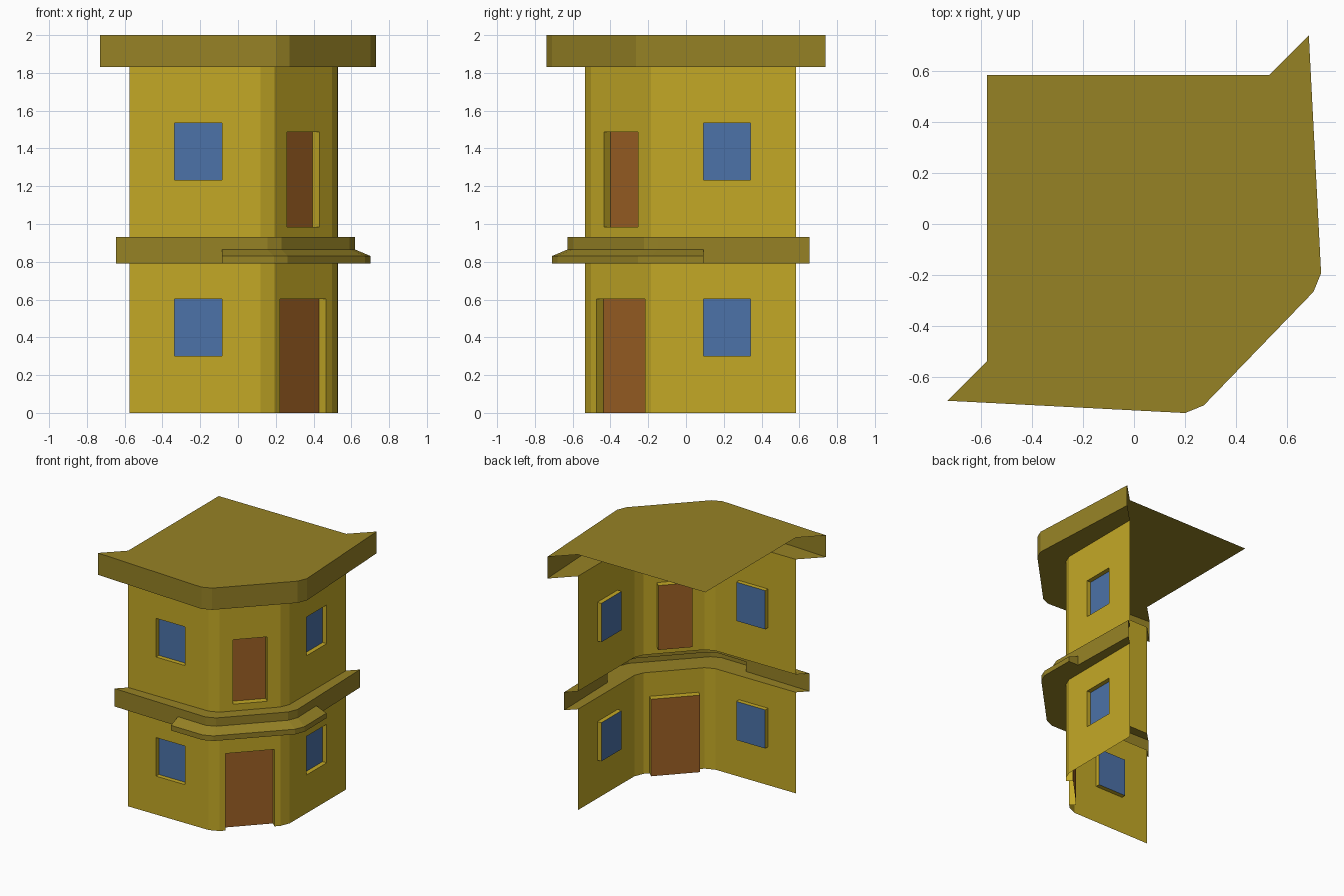
import bpy, bmesh
from mathutils import Vector as V

if "Cube" in bpy.data.objects:
    bpy.data.objects.remove(bpy.data.objects["Cube"])


def material(name, rgb):
    lin = [((c / 255 + 0.055) / 1.055) ** 2.4 for c in rgb]
    m = bpy.data.materials.new(name)
    m.diffuse_color = (*lin, 1)
    m.use_nodes = True
    m.node_tree.nodes["Principled BSDF"].inputs["Base Color"].default_value = m.diffuse_color
    return m


WALL = material("yellow_wall", (196, 169, 38))
TRIM = material("olive_trim", (150, 130, 37))
GLASS = material("blue_glass", (76, 114, 168))
DOOR = material("brown_door", (160, 98, 37))


def build(name, mat, faces):
    """Make one object from a list of faces given as corner points."""
    bm = bmesh.new()
    for f in faces:
        bm.faces.new([bm.verts.new(p) for p in f])
    bmesh.ops.remove_doubles(bm, verts=bm.verts, dist=0.0005)
    me = bpy.data.meshes.new(name)
    bm.to_mesh(me)
    bm.free()
    me.materials.append(mat)
    bpy.context.collection.objects.link(bpy.data.objects.new(name, me))


def mirror(p):
    """Reflect a plan point across the building's diagonal."""
    return V((-p.y - 0.0075, -p.x + 0.0075))


def full(half):
    return half + [mirror(p) for p in reversed(half)]


def at(p, z):
    return V((p.x, p.y, z))


def strip(lo, z0, hi, z1):
    """Quads between two plan paths at two heights."""
    return [[at(lo[i], z0), at(lo[i + 1], z0), at(hi[i + 1], z1), at(hi[i], z1)]
            for i in range(len(lo) - 1)]


# Plan outlines: wall, middle ledge and roof edge
base = [V((-0.575, -0.536)), V((0.12, -0.534)), V((0.193, -0.504))]
push = [V((-0.155, -0.155)), V((0.08, -0.205)), V((0.08, -0.205))]
wall = full(base)
ledge = full([b + d * 0.455 for b, d in zip(base, push)])
roof = full([b + d for b, d in zip(base, push)])


def pierced(p, q, z0, z1, a, b, za, zb, depth, pane, pane_mat):
    """Wall panel with a recessed opening; the pane is its own object."""
    d = (q - p).normalized()
    inward = V((-d.y, d.x)) * depth
    us, zs = [0, a, b, (q - p).length], [z0, za, zb, z1]
    faces = []
    for i in range(3):
        for j in range(3):
            if (i, j) != (1, 1) and zs[j + 1] - zs[j] > 0.001:
                faces += strip([p + d * us[i], p + d * us[i + 1]], zs[j],
                               [p + d * us[i], p + d * us[i + 1]], zs[j + 1])
    l, r = p + d * a, p + d * b
    li, ri = l + inward, r + inward
    faces += strip([l, li], za, [l, li], zb) + strip([ri, r], za, [ri, r], zb)
    faces += strip([li, ri], zb, [l, r], zb)
    if za > z0:
        faces += strip([l, r], za, [li, ri], za)
    build(pane, pane_mat, strip([li, ri], za, [li, ri], zb))
    return faces


# Two storeys: window, bevel, door, bevel, window
span = (wall[1] - wall[0]).length
mid = (wall[3] - wall[2]).length / 2
for name, z0, z1, win, door, half in (
        ("lower", 0, 0.79, (0.30, 0.602), (0, 0.602), 0.177),
        ("upper", 0.93, 1.83, (1.232, 1.535), (0.983, 1.487), 0.124)):
    faces = strip(wall[1:3], z0, wall[1:3], z1) + strip(wall[3:5], z0, wall[3:5], z1)
    faces += pierced(wall[0], wall[1], z0, z1, 0.24, 0.49, *win, 0.035,
                     name + "_front_window", GLASS)
    faces += pierced(wall[4], wall[5], z0, z1, span - 0.49, span - 0.24, *win, 0.035,
                     name + "_side_window", GLASS)
    faces += pierced(wall[2], wall[3], z0, z1, mid - half, mid + half, *door, 0.051,
                     name + "_door", DOOR)
    build(name + "_wall", WALL, faces)

# Middle ledge, hollow behind, opened where the canopy joins it
start = ledge[0].lerp(ledge[1], (-0.085 - ledge[0].x) / (ledge[1].x - ledge[0].x))
end = mirror(start)
inner = [start] + ledge[1:5] + [end]
rim = [ledge[0]] + inner + [ledge[5]]
faces = strip(wall, 0.79, ledge, 0.79) + strip(ledge, 0.93, wall, 0.93)
faces += strip(rim, 0.865, rim, 0.93)
for seg in ([ledge[0], start], [end, ledge[5]]):
    faces += strip(seg, 0.79, seg, 0.865)
build("middle_ledge", TRIM, faces)

# Door canopy with a sloping top
outer = full([start + V((0, -0.086))] + [p + V((0.033, -0.083)) for p in ledge[1:3]])
faces = strip(inner, 0.79, outer, 0.79) + strip(outer, 0.79, outer, 0.83)
faces += strip(outer, 0.83, inner, 0.865)
for k, s in ((0, 1), (-1, -1)):
    faces.append([at(inner[k], 0.79), at(outer[k], 0.79),
                  at(outer[k], 0.83), at(inner[k], 0.865)][::s])
build("door_canopy", TRIM, faces)

# Roof: soffit, fascia and flat top
corner = V((wall[0].x, wall[5].y))
faces = strip(wall, 1.83, roof, 1.83) + strip(roof, 1.83, roof, 2.0)
faces += strip(roof, 2.0, wall, 2.0)
faces.append([at(p, 2.0) for p in wall + [corner]])
build("roof", TRIM, faces)
